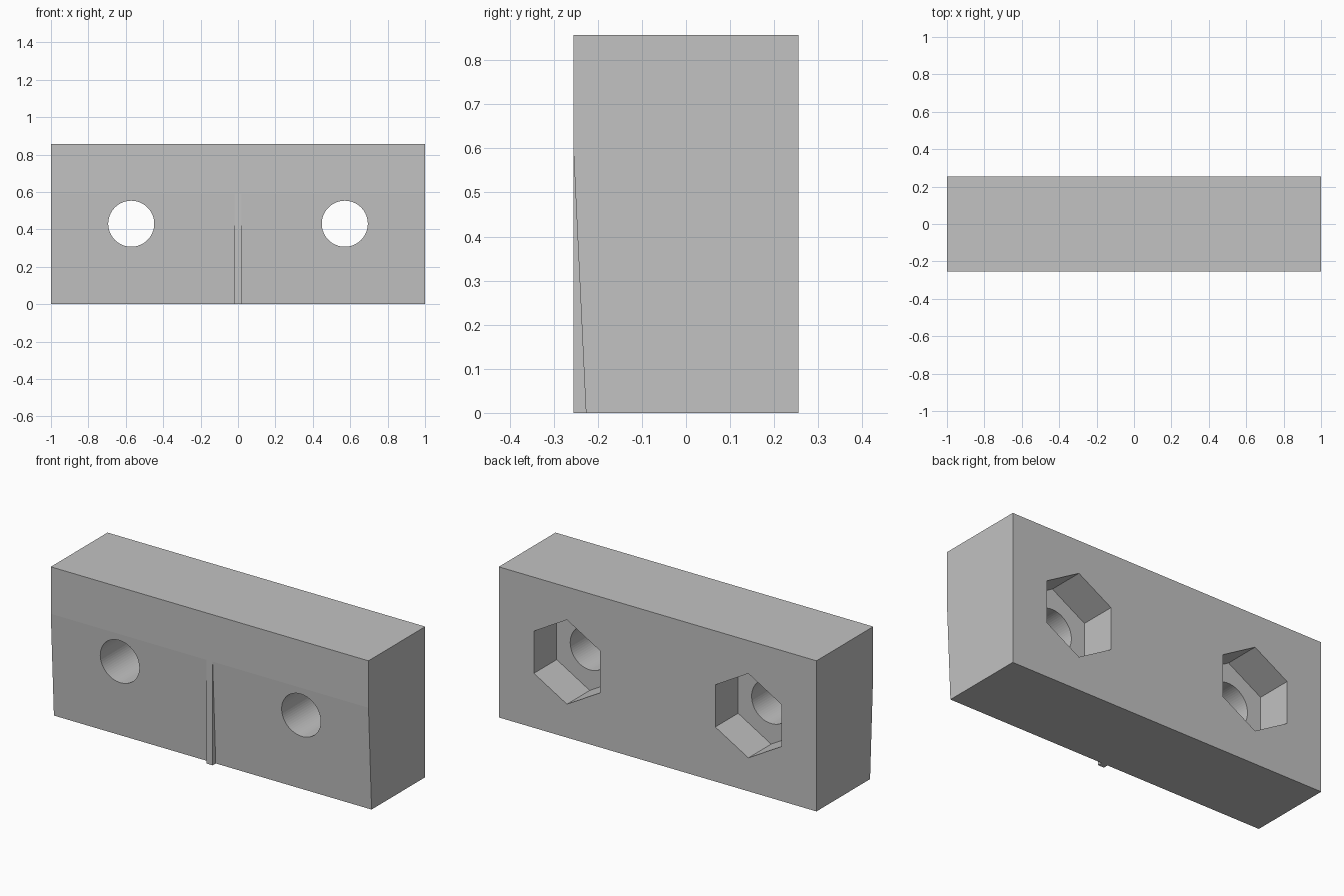
import bpy
import bmesh
import math
from mathutils import Matrix

if "Cube" in bpy.data.objects:
    bpy.data.objects.remove(bpy.data.objects["Cube"])

FRONT, BACK, HEIGHT = -0.255, 0.255, 0.857
TAPER_Y, TAPER_Z = -0.227, 0.59
HOLE_X, HOLE_Z = 0.571, 0.43

grey = bpy.data.materials.new("light grey")
grey.use_nodes = True
colour = (0.54, 0.54, 0.54, 1)
grey.diffuse_color = colour
grey.node_tree.nodes["Principled BSDF"].inputs["Base Color"].default_value = colour


def add_object(name, bm):
    bmesh.ops.recalc_face_normals(bm, faces=bm.faces)
    mesh = bpy.data.meshes.new(name)
    bm.to_mesh(mesh)
    bm.free()
    mesh.materials.append(grey)
    obj = bpy.data.objects.new(name, mesh)
    bpy.context.collection.objects.link(obj)
    return obj


def extrude_profile(name, points, half_width):
    """Extrude a (y, z) side profile evenly along x."""
    bm = bmesh.new()
    face = bm.faces.new([bm.verts.new((-half_width, y, z)) for y, z in points])
    result = bmesh.ops.extrude_face_region(bm, geom=[face])
    verts = [v for v in result["geom"] if isinstance(v, bmesh.types.BMVert)]
    bmesh.ops.translate(bm, verts=verts, vec=(2 * half_width, 0, 0))
    return add_object(name, bm)


def prism_cutter(name, sides, radius, x, y_start, y_end):
    """Prism along y with a corner pointing straight up."""
    bm = bmesh.new()
    bmesh.ops.create_cone(bm, cap_ends=True, segments=sides, radius1=radius,
                          radius2=radius, depth=y_end - y_start)
    place = Matrix.Translation((x, (y_start + y_end) / 2, HOLE_Z))
    bmesh.ops.transform(bm, verts=bm.verts,
                        matrix=place @ Matrix.Rotation(math.pi / 2, 4, "X"))
    obj = add_object(name, bm)
    obj.hide_render = True
    return obj


# Block with a slightly tapered lower front
block = extrude_profile("block", [(TAPER_Y, 0), (BACK, 0), (BACK, HEIGHT),
                                  (FRONT, HEIGHT), (FRONT, TAPER_Z)], 1)

# Bolt holes and hexagonal nut pockets
cutters = []
for side, x in (("right", -HOLE_X), ("left", HOLE_X)):
    cutters.append(prism_cutter(side + "_bolt_cutter", 64, 0.123, x, -0.4, 0.4))
    cutters.append(prism_cutter(side + "_nut_cutter", 6, 0.24, x, 0.05, 0.4))
for cutter in cutters:
    cut = block.modifiers.new(cutter.name, "BOOLEAN")
    cut.operation = "DIFFERENCE"
    cut.solver = "EXACT"
    cut.object = cutter

bpy.ops.object.select_all(action="DESELECT")
block.select_set(True)
bpy.context.view_layer.objects.active = block
for name in [m.name for m in block.modifiers]:
    bpy.ops.object.modifier_apply(modifier=name)
for cutter in cutters:
    bpy.data.objects.remove(cutter)
bpy.ops.object.shade_smooth_by_angle(angle=math.radians(2.5))
for face in block.data.polygons:
    in_hole = math.hypot(abs(face.center.x) - HOLE_X, face.center.z - HOLE_Z) < 0.13
    face.use_smooth = in_hole and abs(face.normal.y) < 0.1
bpy.ops.object.shade_smooth_by_angle(angle=math.radians(20))
for face in block.data.polygons:
    if abs(face.normal.y) > 0.5:
        face.use_smooth = False

# Centre rib that fills the taper out to the front plane
extrude_profile("centre_rib", [(FRONT, 0), (TAPER_Y + 0.01, 0),
                               (FRONT + 0.01, TAPER_Z), (FRONT, TAPER_Z)], 0.019)
